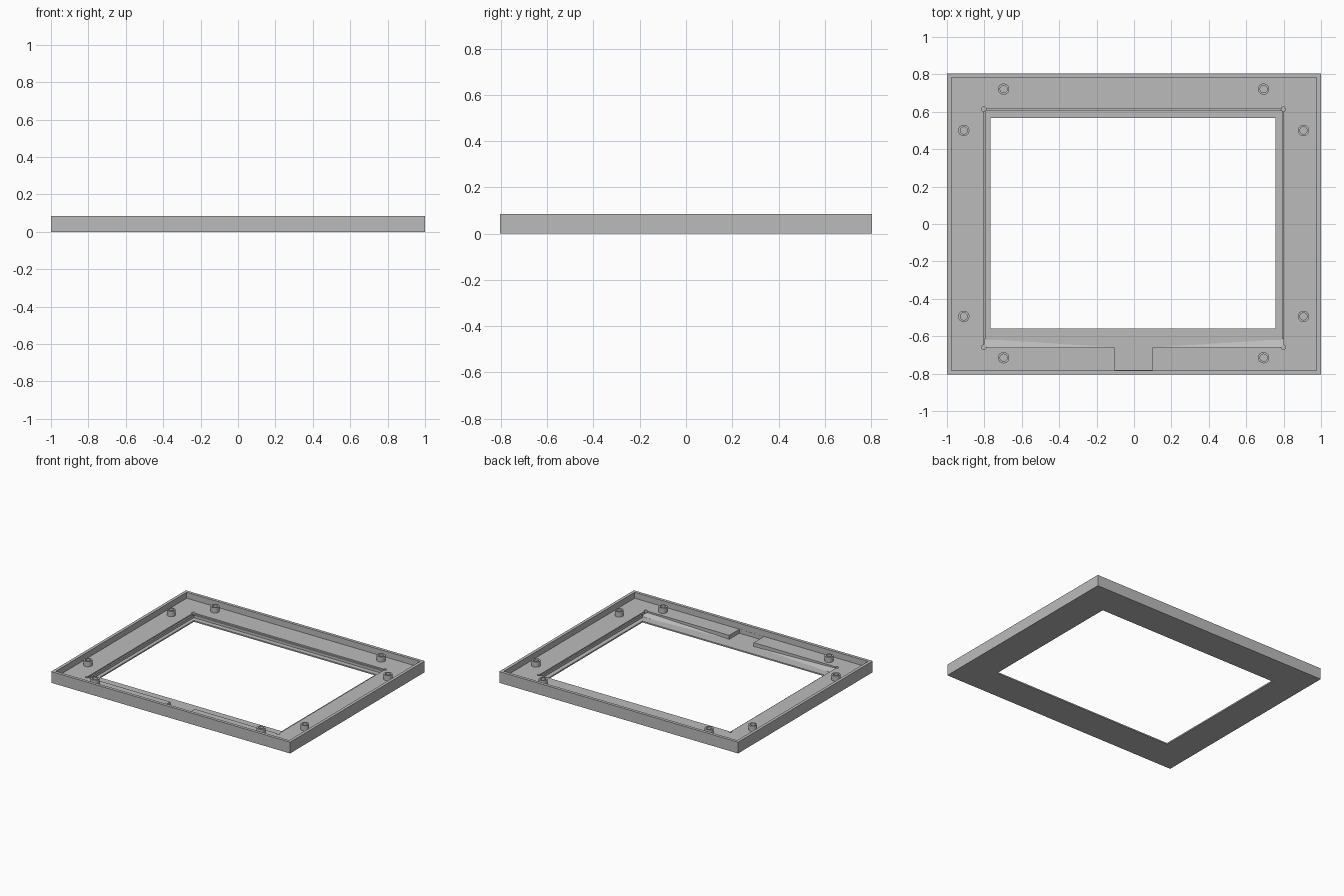
import bpy, bmesh, math

if "Cube" in bpy.data.objects:
    bpy.data.objects.remove(bpy.data.objects["Cube"])

FLOOR, LIP, TOP = 0.04, 0.01, 0.085

grey = bpy.data.materials.new("plain grey")
grey.diffuse_color = (0.5, 0.5, 0.5, 1)
grey.use_nodes = True
grey.node_tree.nodes["Principled BSDF"].inputs["Base Color"].default_value = grey.diffuse_color


def finish(name, bm):
    bmesh.ops.recalc_face_normals(bm, faces=bm.faces[:])
    me = bpy.data.meshes.new(name)
    bm.to_mesh(me)
    bm.free()
    ob = bpy.data.objects.new(name, me)
    bpy.context.collection.objects.link(ob)
    me.materials.append(grey)
    return ob


def box(name, x0, x1, y0, y1, z0, z1):
    bm = bmesh.new()
    bmesh.ops.create_cube(bm, size=1)
    for v in bm.verts:
        v.co = (x1 if v.co.x > 0 else x0,
                y1 if v.co.y > 0 else y0,
                z1 if v.co.z > 0 else z0)
    return finish(name, bm)


def post(name, x, y, r, z0, z1, n=24):
    bm = bmesh.new()
    bmesh.ops.create_cone(bm, cap_ends=True, segments=n, radius1=r, radius2=r, depth=z1 - z0)
    bmesh.ops.translate(bm, vec=(x, y, (z0 + z1) / 2), verts=bm.verts[:])
    return finish(name, bm)


def wedge(name, side):
    # trough beside the notch, deepening from the corner to the middle
    bm = bmesh.new()
    base = [(0.80, -0.66, 0.03), (0.10, -0.66, LIP), (0.10, -0.615, LIP), (0.80, -0.615, LIP)]
    lo = [bm.verts.new((side * x, y, z)) for x, y, z in base]
    hi = [bm.verts.new((side * x, y, 0.06)) for x, y, z in base]
    bm.faces.new((lo[0], lo[1], lo[3]))
    bm.faces.new((lo[1], lo[2], lo[3]))
    bm.faces.new(hi)
    for i in range(4):
        j = (i + 1) % 4
        bm.faces.new((lo[i], lo[j], hi[j], hi[i]))
    return finish(name, bm)


def cut(target, cutter):
    cutter.hide_render = True
    m = target.modifiers.new("cut", 'BOOLEAN')
    m.operation, m.solver, m.object = 'DIFFERENCE', 'EXACT', cutter
    bpy.context.view_layer.objects.active = target
    bpy.ops.object.modifier_apply(modifier=m.name)
    bpy.data.objects.remove(cutter, do_unlink=True)


# bezel: tray with rim, stepped recess, window and cable notch
bezel = box("bezel_frame", -1, 1, -0.805, 0.805, 0, TOP)
cut(bezel, box("tray", -0.977, 0.977, -0.782, 0.782, FLOOR, 0.2))
cut(bezel, box("upper_step", -0.804, 0.80, -0.66, 0.615, 0.03, 0.15))
cut(bezel, box("lower_step", -0.793, 0.79, -0.62, 0.604, LIP, 0.14))
for s in (-1, 1):
    cut(bezel, wedge("trough", s))
cut(bezel, box("notch", -0.105, 0.10, -0.781, -0.6, LIP, 0.13))
for x in (-0.803, 0.799):
    for y in (-0.659, 0.614):
        cut(bezel, post("corner_relief", x, y, 0.012, 0.02, 0.12, 16))
cut(bezel, box("window", -0.766, 0.757, -0.56, 0.567, -0.1, 0.16))

# hollow screw bosses
spots = [(sx * x - 0.002, sy * y + 0.003) for x, y in ((0.695, 0.718), (0.908, 0.497))
         for sx in (-1, 1) for sy in (-1, 1)]
for i, (x, y) in enumerate(spots):
    boss = post(f"screw_boss_{i + 1}", x, y, 0.03, FLOOR - 0.002, 0.08)
    cut(boss, post("screw_hole", x, y, 0.019, FLOOR, 0.2))
    bpy.ops.object.select_all(action='DESELECT')
    boss.select_set(True)
    bpy.context.view_layer.objects.active = boss
    bpy.ops.object.shade_smooth_by_angle(angle=math.radians(30))
